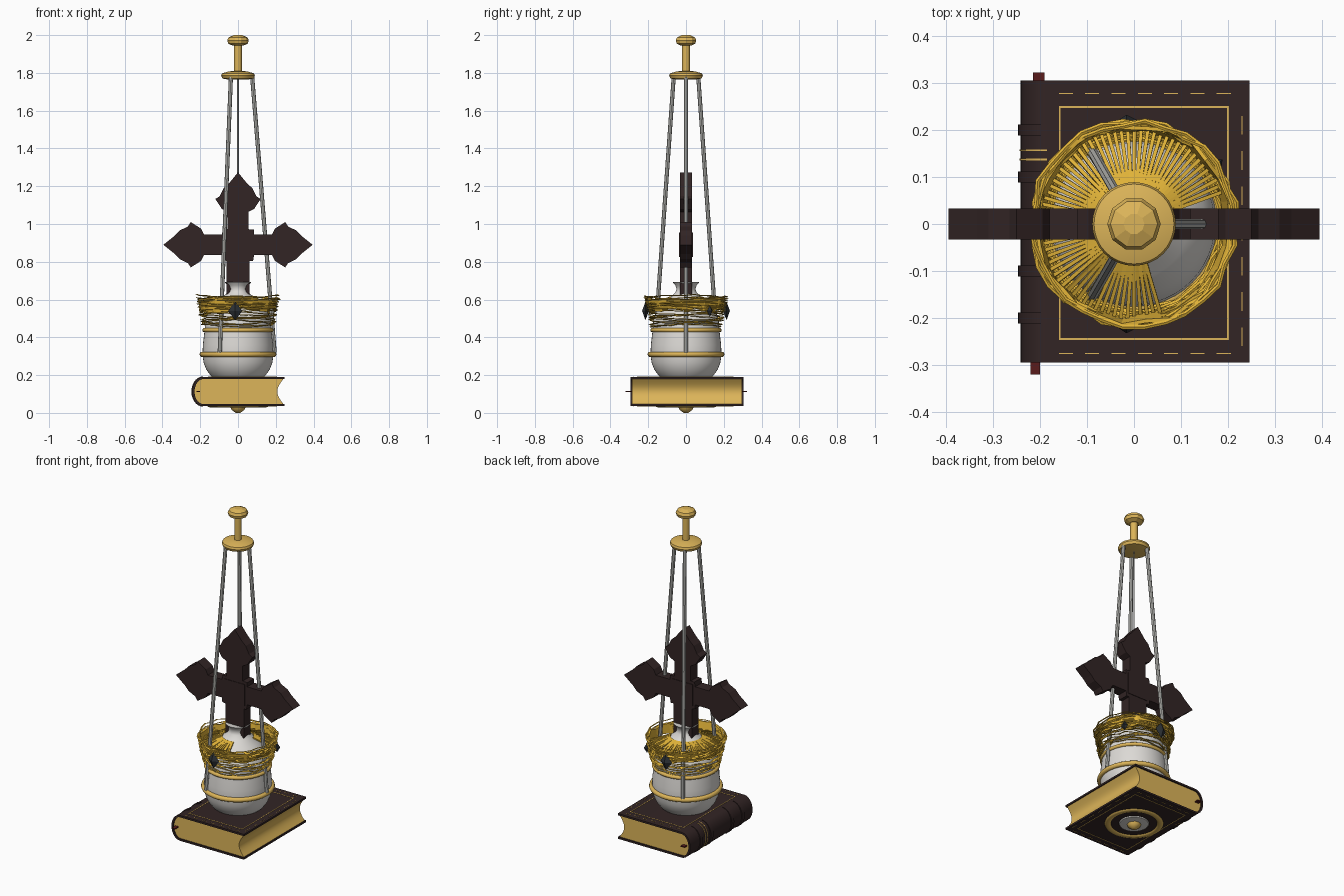
import bpy, bmesh, math, random
from mathutils import Vector

if "Cube" in bpy.data.objects:
    bpy.data.objects.remove(bpy.data.objects["Cube"])
random.seed(4)
TAU = 2 * math.pi


def mat(name, r, g, b):
    m = bpy.data.materials.new(name)
    m.diffuse_color = (r, g, b, 1)
    m.use_nodes = True
    m.node_tree.nodes["Principled BSDF"].inputs["Base Color"].default_value = m.diffuse_color
    return m


LEATHER = mat("dark leather", 0.032, 0.018, 0.018)
GOLD = mat("gold", 0.72, 0.46, 0.10)
BRIGHT = mat("bright gold", 0.75, 0.45, 0.04)
SILVER = mat("pale silver", 0.72, 0.70, 0.67)
STEEL = mat("grey steel", 0.52, 0.52, 0.49)
GEM = mat("black gem", 0.025, 0.03, 0.035)
RIBBON = mat("dark red ribbon", 0.10, 0.012, 0.012)


def finish(name, bm, m, smooth=False):
    bmesh.ops.recalc_face_normals(bm, faces=bm.faces)
    me = bpy.data.meshes.new(name)
    bm.to_mesh(me)
    bm.free()
    me.materials.append(m)
    ob = bpy.data.objects.new(name, me)
    bpy.context.collection.objects.link(ob)
    if smooth:
        bpy.ops.object.select_all(action='DESELECT')
        ob.select_set(True)
        bpy.context.view_layer.objects.active = ob
        bpy.ops.object.shade_smooth_by_angle(angle=math.radians(40))
    return ob


def loft(bm, rings, loop=False, caps=True):
    """Skin a list of closed rings of points."""
    vs = [[bm.verts.new(p) for p in r] for r in rings]
    n, k = len(vs), len(vs[0])
    for i in range(n if loop else n - 1):
        a, b = vs[i], vs[(i + 1) % n]
        for j in range(k):
            bm.faces.new((a[j], a[(j + 1) % k], b[(j + 1) % k], b[j]))
    if caps and not loop:
        bm.faces.new(vs[0])
        bm.faces.new(vs[-1])


def lathe(name, profile, m, sides=48, smooth=True, loop=False):
    bm = bmesh.new()
    loft(bm, [[(r * math.cos(TAU * i / sides), r * math.sin(TAU * i / sides), z)
               for i in range(sides)] for r, z in profile], loop)
    return finish(name, bm, m, smooth)


def prism(name, outline, y0, y1, m, smooth=False):
    """Extrude an x-z outline along y."""
    bm = bmesh.new()
    loft(bm, [[(x, y, z) for x, z in outline] for y in (y0, y1)])
    return finish(name, bm, m, smooth)


def box(bm, x0, x1, y0, y1, z0, z1):
    loft(bm, [[(x0, y0, z), (x1, y0, z), (x1, y1, z), (x0, y1, z)] for z in (z0, z1)])


def rod(bm, a, b, r, sides=8):
    a, b = Vector(a), Vector(b)
    d = (b - a).normalized()
    u = d.orthogonal().normalized()
    v = d.cross(u)
    loft(bm, [[p + r * (u * math.cos(TAU * i / sides) + v * math.sin(TAU * i / sides))
               for i in range(sides)] for p in (a, b)])


def band(name, r, z, t, m, h=None):
    h = h or t
    pts = [(r + t * math.cos(TAU * i / 10), z + h * math.sin(TAU * i / 10)) for i in range(10)]
    return lathe(name, pts, m, loop=True)


def polar(r, deg, z):
    return (r * math.cos(math.radians(deg)), r * math.sin(math.radians(deg)), z)


# Book: pages with rounded spine and hollow fore edge, wrapped by a thin cover
def spine_arc(rx, rz, n=14):
    return [(-0.185 - rx * math.sin(math.pi * i / n), 0.113 + rz * math.cos(math.pi * i / n))
            for i in range(n + 1)]


fore = [(0.24 - 0.032 * math.sin(math.pi * i / 10), 0.047 + 0.132 * i / 10) for i in range(11)]
prism("book_pages", spine_arc(0.046, 0.067) + fore, -0.287, 0.297, GOLD, True)
outer, inner = spine_arc(0.057, 0.077), spine_arc(0.045, 0.066)
prism("book_cover", [(0.246, 0.19)] + outer + [(0.246, 0.036), (0.246, 0.047)]
      + inner[::-1] + [(0.246, 0.179)], -0.295, 0.305, LEATHER, True)
for i, y in enumerate((-0.2, -0.1, 0.1, 0.2)):
    prism(f"spine_rib_{i}", spine_arc(0.062, 0.08), y - 0.012, y + 0.012, LEATHER, True)
for i, y in enumerate((0.135, 0.155)):
    prism(f"spine_gold_line_{i}", spine_arc(0.059, 0.078), y, y + 0.004, GOLD, True)

# Gold tooling on both covers: solid inner frame and dashed outer frame
bm = bmesh.new()
for z0, z1 in ((0.189, 0.1915), (0.0345, 0.037)):
    for y in (-0.245, 0.249):
        box(bm, -0.16, 0.202, y - 0.002, y + 0.002, z0, z1)
    for x in (-0.158, 0.2):
        box(bm, x - 0.002, x + 0.002, -0.245, 0.249, z0, z1)
    for i in range(7):
        x, y = -0.16 + i * 0.056, -0.26 + i * 0.075
        for yy in (-0.276, 0.278):
            box(bm, x, x + 0.03, yy - 0.001, yy + 0.001, z0, z1)
        box(bm, 0.229, 0.231, y, y + 0.04, z0, z1)
finish("cover_tooling", bm, GOLD)

# Bookmark ribbon ends
bm = bmesh.new()
box(bm, -0.22, -0.2, -0.32, -0.28, 0.110, 0.116)
box(bm, -0.215, -0.19, 0.29, 0.322, 0.110, 0.116)
finish("bookmark_ribbon", bm, RIBBON)

# Base boss below the book
band("base_ring", 0.145, 0.037, 0.018, GOLD, 0.008)
lathe("base_silver_disc", [(0.085, 0.04), (0.08, 0.03), (0.03, 0.027)], SILVER)
lathe("base_knob", [(0.03, 0.04), (0.04, 0.03), (0.034, 0.016), (0.012, 0.0)], GOLD, 12)

# Vase
lathe("vase", [(0.13, 0.185), (0.147, 0.2), (0.168, 0.23), (0.182, 0.265), (0.188, 0.31),
               (0.186, 0.36), (0.18, 0.41), (0.176, 0.45), (0.172, 0.5), (0.152, 0.545),
               (0.115, 0.585), (0.075, 0.618), (0.055, 0.64), (0.05, 0.655), (0.056, 0.675),
               (0.07, 0.692), (0.05, 0.69)], SILVER)
band("vase_lower_band", 0.19, 0.31, 0.014, GOLD)
band("vase_upper_band", 0.178, 0.438, 0.011, GOLD)

# Crown: jagged rim, tangled strands and inner spokes
bm = bmesh.new()
N = 26
rings = []
for i in range(N):
    def jit(s):
        return random.uniform(-s, s)
    lo, hi = 0.203 + jit(0.006), 0.215 + jit(0.007)
    z0, z1 = 0.54 + jit(0.015), 0.608 + jit(0.012)
    rings.append([polar(lo, i * 360 / N, z0), polar(hi, i * 360 / N, z1),
                  polar(hi - 0.008, i * 360 / N, z1), polar(lo - 0.008, i * 360 / N, z0)])
loft(bm, rings, loop=True)
finish("crown_rim", bm, BRIGHT)

bm = bmesh.new()
for s in range(22):
    zc = 0.462 + 0.155 * s / 21
    rc = 0.186 + 0.2 * (zc - 0.462)
    ph, rings = random.uniform(0, TAU), []
    for i in range(30):
        a = i * 12
        z = zc + 0.008 * math.sin(2 * math.radians(a) + ph) + random.uniform(-0.003, 0.003)
        r = rc + random.uniform(-0.008, 0.008)
        rings.append([polar(r + 0.005, a, z), polar(r, a, z + 0.0025),
                      polar(r - 0.005, a, z), polar(r, a, z - 0.0025)])
    loft(bm, rings, loop=True)
finish("crown_strands", bm, BRIGHT)

bm = bmesh.new()
for i in range(66):
    a = 20 + i * 4.1
    rod(bm, polar(0.085, a, 0.612), polar(0.205, a, 0.56 + random.uniform(-0.008, 0.008)),
        0.0055, 4)
finish("crown_spokes", bm, BRIGHT)

# Dark diamond gems
for i, a in enumerate((-94, 36, 94)):
    bm = bmesh.new()
    r, h, w = 0.215, (0.05 if i != 1 else 0.03), 10 if i != 1 else 5
    eq = [bm.verts.new(p) for p in (polar(r + 0.018, a, 0.54), polar(r, a + w, 0.54),
                                    polar(r - 0.018, a, 0.54), polar(r, a - w, 0.54))]
    for z in (0.54 - h, 0.54 + h):
        tip = bm.verts.new(polar(r, a, z))
        for j in range(4):
            bm.faces.new((eq[j], eq[(j + 1) % 4], tip))
    finish(f"gem_{i}", bm, GEM)

# Cross: one flared arm profile turned about the centre, with a plain lower shaft
flare = [(0.085, 0.055), (0.18, 0.055), (0.195, 0.085), (0.25, 0.12), (0.265, 0.097),
         (0.31, 0.075), (0.335, 0.048)]
arm = [(u, -v) for u, v in flare] + [(0.395, 0)] + flare[::-1]
shaft = [(0.085, -0.062), (0.27, -0.062), (0.27, 0.062), (0.085, 0.062)]
outline = []
for k in range(4):
    c, s = ((1, 0), (0, 1), (-1, 0), (0, -1))[k]
    f = 0.97 if k == 1 else 1
    for u, v in (shaft if k == 3 else arm) + [(0.085, 0.08)]:
        outline.append(((u * c - v * s) * 1, 0.89 + (u * s + v * c) * f))
prism("cross", outline, -0.033, 0.033, LEATHER)
bm = bmesh.new()
box(bm, -0.07, 0.07, -0.036, 0.036, 0.825, 0.955)
finish("cross_centre", bm, LEATHER)

# Hanging rods and central wire
bm = bmesh.new()
for a in (0, 120, 240):
    rod(bm, polar(0.194, a, 0.32), polar(0.075, a, 1.78), 0.011)
finish("hanging_rods", bm, STEEL, True)
bm = bmesh.new()
rod(bm, (0, 0, 1.25), (0, 0, 1.78), 0.004)
finish("central_wire", bm, STEEL, True)

# Top cap, stem and knob
lathe("top_cap", [(0.06, 1.766), (0.082, 1.77), (0.089, 1.785), (0.085, 1.797), (0.05, 1.808),
                  (0.02, 1.81)], GOLD, 32)
lathe("top_stem", [(0.021, 1.8), (0.021, 1.95)], GOLD, 16)
lathe("top_knob", [(0.03, 1.945), (0.052, 1.955), (0.057, 1.972), (0.05, 1.988), (0.022, 2.0)],
      GOLD, 10, False)
